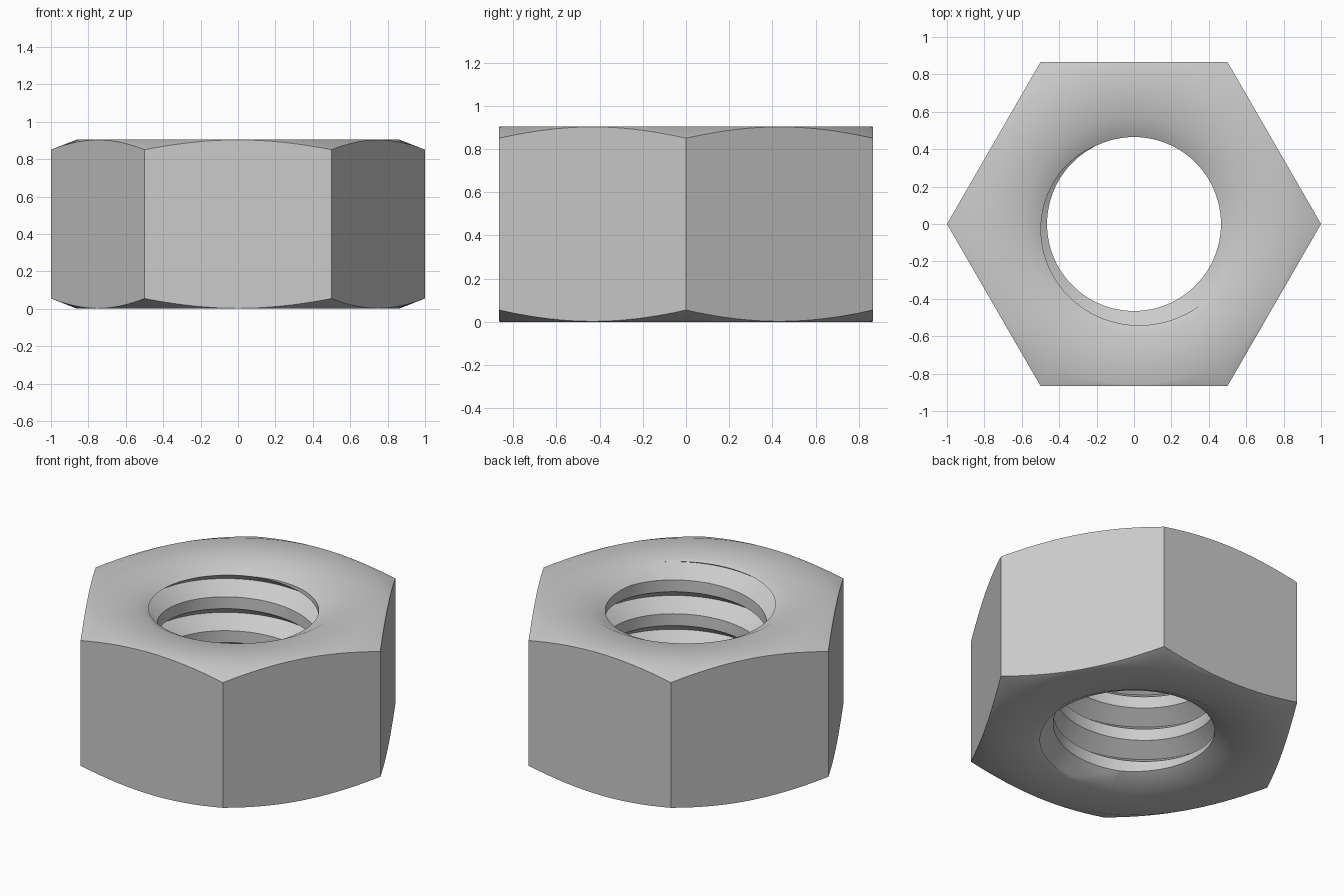
import bpy, bmesh, math

cube = bpy.data.objects.get("Cube")
if cube:
    bpy.data.objects.remove(cube, do_unlink=True)

HEIGHT = 0.905
BORE, SINK_R, SINK_D = 0.465, 0.58, 0.06
FACE_R, CHAMFER_SLOPE = 0.86, 0.39
PITCH, ROOT_R, ROD_R, FLANK = 0.215, 0.565, 0.455, 0.077
SEGMENTS = 96

steel = bpy.data.materials.new("grey_steel")
steel.use_nodes = True
colour = (0.6, 0.6, 0.6, 1)
steel.diffuse_color = colour
steel.node_tree.nodes["Principled BSDF"].inputs["Base Color"].default_value = colour


def make_object(name, bm):
    bmesh.ops.remove_doubles(bm, verts=bm.verts, dist=1e-5)
    bmesh.ops.recalc_face_normals(bm, faces=bm.faces)
    mesh = bpy.data.meshes.new(name)
    bm.to_mesh(mesh)
    bm.free()
    mesh.materials.append(steel)
    obj = bpy.data.objects.new(name, mesh)
    bpy.context.collection.objects.link(obj)
    return obj


def skin(bm, columns):
    """Join neighbouring columns of points with quads."""
    cols = [[bm.verts.new(p) for p in col] for col in columns]
    for a, b in zip(cols, cols[1:]):
        for i in range(len(a) - 1):
            bm.faces.new((a[i], b[i], b[i + 1], a[i + 1]))


def polar(r, angle, z):
    return (r * math.cos(angle), r * math.sin(angle), z)


angles = [math.tau * i / SEGMENTS for i in range(SEGMENTS + 1)]

# Turned blank: countersunk bore and conical outer chamfers
rim = 1.05
drop = (rim - FACE_R) * CHAMFER_SLOPE
lower = [(BORE, SINK_D), (SINK_R, 0), (FACE_R, 0), (rim, drop)]
upper = [(r, HEIGHT - z) for r, z in reversed(lower)]
profile = lower + upper + lower[:1]
bm = bmesh.new()
skin(bm, [[polar(r, a, z) for r, z in profile] for a in angles])
nut = make_object("hex_nut", bm)

# Hexagonal prism that trims the blank
bm = bmesh.new()
ring = [bm.verts.new(polar(1, math.tau * i / 6, -0.2)) for i in range(6)]
base = bm.faces.new(ring)
top = bmesh.ops.extrude_face_region(bm, geom=[base])["geom"]
bmesh.ops.translate(bm, vec=(0, 0, 1.4),
                    verts=[v for v in top if isinstance(v, bmesh.types.BMVert)])
hexagon = make_object("hexagon_cutter", bm)

# Right-handed threaded rod that cuts the grooves
Z_MIN, Z_MAX = -0.3, 1.2
START_Z, START_ANGLE = 0.897, math.radians(-41)


def thread_column(angle):
    points = [polar(ROD_R, angle, Z_MIN)]
    for turn in range(-9, 5):
        root = START_Z + PITCH * (turn + (angle - START_ANGLE) / math.tau)
        for dz, r in ((0, ROOT_R), (FLANK, ROD_R), (PITCH - FLANK, ROD_R)):
            z = min(max(root + dz, Z_MIN), Z_MAX)
            points.append(polar(r if Z_MIN < z < Z_MAX else ROD_R, angle, z))
    return points + [polar(ROD_R, angle, Z_MAX)]


bm = bmesh.new()
skin(bm, [thread_column(a) for a in angles])
bmesh.ops.remove_doubles(bm, verts=bm.verts, dist=1e-5)
bmesh.ops.holes_fill(bm, edges=[e for e in bm.edges if e.is_boundary], sides=0)
rod = make_object("thread_cutter", bm)

# Cut, then shade smooth with sharp edges kept
bpy.ops.object.select_all(action="DESELECT")
nut.select_set(True)
bpy.context.view_layer.objects.active = nut
for cutter, operation in ((hexagon, "INTERSECT"), (rod, "DIFFERENCE")):
    cutter.hide_render = True
    mod = nut.modifiers.new(cutter.name, "BOOLEAN")
    mod.object, mod.operation, mod.solver = cutter, operation, "EXACT"
    bpy.ops.object.modifier_apply(modifier=mod.name)
    bpy.data.objects.remove(cutter, do_unlink=True)
bpy.ops.object.shade_smooth_by_angle(angle=math.radians(30))
